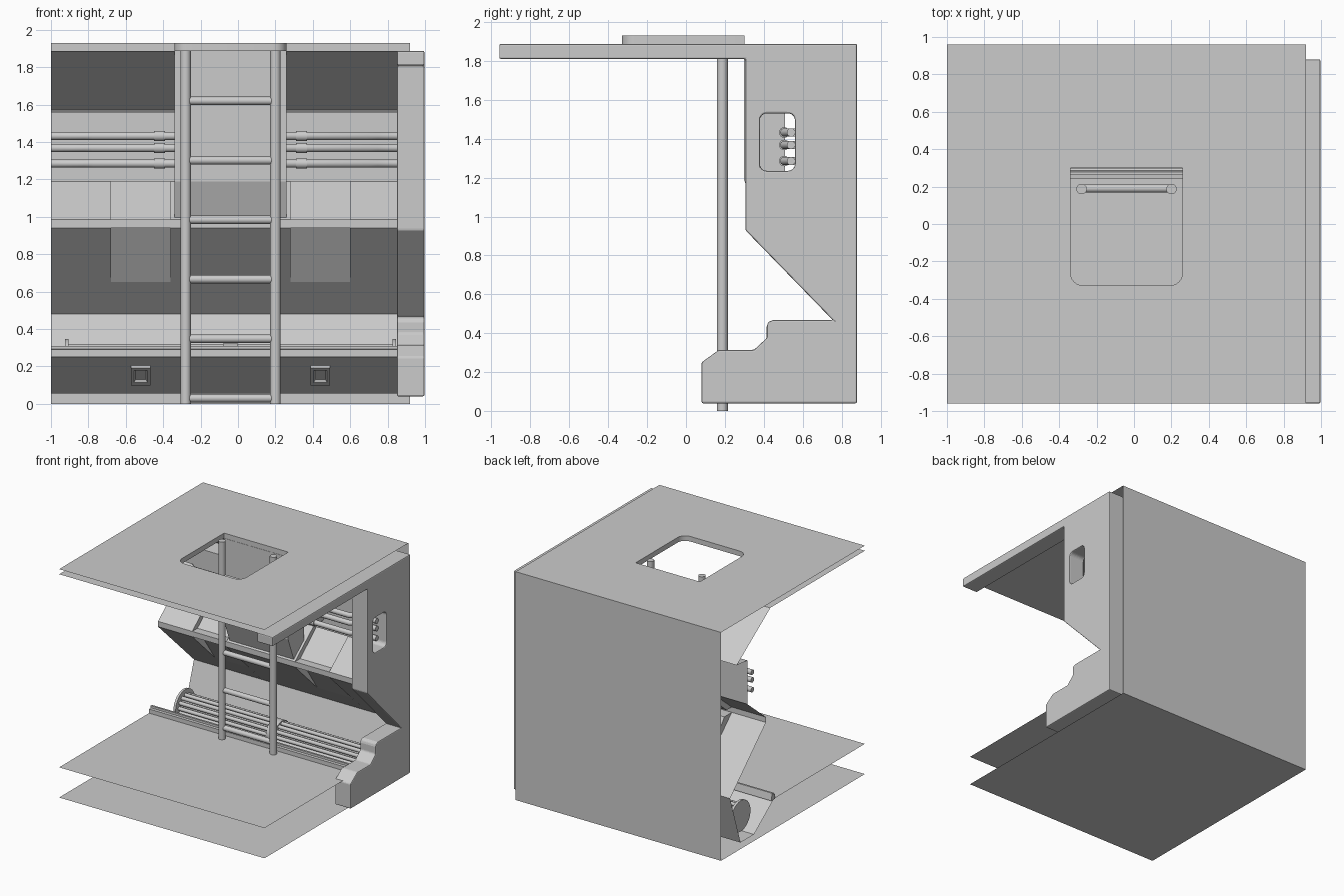
import bpy, bmesh, math
from mathutils import Vector, Matrix

if "Cube" in bpy.data.objects:
    bpy.data.objects.remove(bpy.data.objects["Cube"])

CX = -0.04                      # symmetry plane of the interior
X0, X1, Y = -1.0, 0.92, 0.96    # shell limits


def finish(bm, name, smooth=False, normals=True):
    if normals:
        bmesh.ops.recalc_face_normals(bm, faces=bm.faces)
    me = bpy.data.meshes.new(name)
    bm.to_mesh(me)
    bm.free()
    ob = bpy.data.objects.new(name, me)
    bpy.context.collection.objects.link(ob)
    if smooth:
        bpy.context.view_layer.objects.active = ob
        ob.select_set(True)
        bpy.ops.object.shade_smooth_by_angle(angle=math.radians(40))
        ob.select_set(False)
    return ob


def rounded(x0, y0, x1, y1, radii, n=6):
    """Rectangle outline with a radius per corner, anticlockwise from lower left."""
    pts = []
    corners = [(x0, y0, 1, 1), (x1, y0, -1, 1), (x1, y1, -1, -1), (x0, y1, 1, -1)]
    for i, ((x, y, sx, sy), r) in enumerate(zip(corners, radii)):
        if r == 0:
            pts.append((x, y))
            continue
        for k in range(n + 1):
            a = math.pi + i * math.pi / 2 + k * math.pi / 2 / n
            pts.append((x + sx * r + r * math.cos(a), y + sy * r + r * math.sin(a)))
    return pts


def plate(name, loops, place, depth=None):
    """Fill outlines (later ones are holes) and optionally extrude."""
    bm = bmesh.new()
    for loop in loops:
        vs = [bm.verts.new(place(*p)) for p in loop]
        for a, b in zip(vs, vs[1:] + vs[:1]):
            bm.edges.new((a, b))
    bmesh.ops.triangle_fill(bm, edges=bm.edges[:], use_beauty=True, use_dissolve=False)
    if depth:
        geo = bmesh.ops.extrude_face_region(bm, geom=bm.faces[:], use_keep_orig=True)
        bmesh.ops.translate(bm, vec=depth,
                            verts=[g for g in geo["geom"] if isinstance(g, bmesh.types.BMVert)])
    return finish(bm, name)


def strip(bm, profile, x0, x1):
    rows = [[bm.verts.new((x, y, z)) for y, z in profile] for x in (x0, x1)]
    for i in range(len(profile) - 1):
        bm.faces.new((rows[0][i], rows[1][i], rows[1][i + 1], rows[0][i + 1]))


def tube(bm, a, b, r, seg=16):
    a, b = Vector(a), Vector(b)
    d = b - a
    m = Matrix.Translation((a + b) / 2) @ d.to_track_quat('Z', 'Y').to_matrix().to_4x4()
    bmesh.ops.create_cone(bm, cap_ends=True, segments=seg, radius1=r, radius2=r,
                          depth=d.length, matrix=m)


def box(bm, x0, x1, y0, y1, z0, z1):
    m = Matrix.Translation(((x0 + x1) / 2, (y0 + y1) / 2, (z0 + z1) / 2))
    bmesh.ops.create_cube(bm, size=1, matrix=m @ Matrix.Diagonal((x1 - x0, y1 - y0, z1 - z0, 1)))


def level(z):
    return lambda x, y: (x, y, z)


# Outer sheets: back, bottom, floor and the two ceiling sheets with a hatch hole
sheet = [(X0, -Y), (X1, -Y), (X1, Y), (X0, Y)]
hatch = rounded(-0.34, -0.33, 0.26, 0.30, (0.07, 0.07, 0, 0))
plate("back_sheet", [[(X0, 0), (X1, 0), (X1, 1.93), (X0, 1.93)]], lambda x, z: (x, Y, z))
plate("bottom_sheet", [sheet], level(0))
plate("floor", [[(X0, -Y), (X1, -Y), (X1, 0.25), (X0, 0.25)]], level(0.255))
plate("roof", [sheet, hatch], level(1.93))
plate("ceiling", [[(X0, -Y), (X1, -Y), (X1, 0.305), (X0, 0.305)], hatch], level(1.887))
bm = bmesh.new()
lo, hi = [[bm.verts.new((x, y, z)) for x, y in hatch] for z in (1.887, 1.93)]
for i in range(len(hatch)):
    j = (i + 1) % len(hatch)
    bm.faces.new((lo[i], lo[j], hi[j], hi[i]))
finish(bm, "hatch_rim", True)

# Thick side frame with a window
frame = [(0.08, 0.04), (0.08, 0.25), (0.17, 0.315), (0.35, 0.315), (0.415, 0.375),
         (0.415, 0.435), (0.422, 0.457), (0.445, 0.467), (0.755, 0.467), (0.305, 0.93),
         (0.305, 1.81), (-Y, 1.81), (-Y, 1.887), (0.88, 1.887), (0.88, 0.04)]
window = rounded(0.38, 1.235, 0.56, 1.53, (0.035,) * 4)
side = plate("side_frame", [frame, window], lambda y, z: (0.85, y, z), (0.147, 0, 0))
bev = side.modifiers.new("edge", 'BEVEL')
bev.width, bev.segments, bev.limit_method = 0.008, 2, 'ANGLE'

# Interior wall panels, with two pairs of wedge pockets in the ledge
top = [(0.30, 1.887), (0.75, 1.572), (0.61, 1.56), (0.61, 1.19)]
low = [(0.84, 0.48), (0.70, 0.055), (0.52, 0.055), (0.25, 0.258)]
lip = [(0.36, 0.985), (0.36, 0.94)]
pocket_up = [(0.67, 1.19), (0.43, 0.985)]
pocket_dn = [(0.46, 0.94), (0.66, 0.652)]
bm = bmesh.new()
xs = [X0, -0.68, -0.36, 0.28, 0.60, X1]
for i in range(5):
    mid = pocket_up + lip + pocket_dn if i in (1, 3) else lip
    strip(bm, top + mid + low, xs[i], xs[i + 1])
for x in xs[1:5]:
    for outline in ([top[-1]] + pocket_up + lip[:1], [lip[1]] + pocket_dn):
        bm.faces.new([bm.verts.new((x, y, z)) for y, z in outline])
bmesh.ops.remove_doubles(bm, verts=bm.verts, dist=0.0005)
finish(bm, "wall_panels")

# Central column behind the ladder
plate("column", [[(0.298, 1.887), (0.298, 1.19), (0.375, 0.99), (0.51, 1.10), (0.51, 1.887)]],
      lambda y, z: (-0.34, y, z), (0.60, 0, 0))

# Kerb along the floor edge
plate("floor_kerb", [[(0.24, 0.25), (0.24, 0.29), (0.262, 0.292), (0.262, 0.31),
                      (0.278, 0.31), (0.29, 0.25)]], lambda y, z: (X0, y, z), (X1 - X0, 0, 0))

# Square fixtures on the trench front
bm = bmesh.new()
along = Vector((0, -0.27, 0.203)).normalized()
out = Vector((0, -0.203, -0.27)).normalized()
for s in (-1, 1):
    c = Vector((CX + s * 0.48, 0.384, 0.157))
    rings = []
    for h, d in ((0.052, 0.0), (0.052, 0.014), (0.036, 0.014), (0.028, 0.003)):
        rings.append([bm.verts.new(c + out * d + Vector((h * u, 0, 0)) + along * h * v * 1.5)
                      for u, v in ((-1, -1), (1, -1), (1, 1), (-1, 1))])
    for a, b in zip(rings, rings[1:]):
        for i in range(4):
            j = (i + 1) % 4
            bm.faces.new((a[i], a[j], b[j], b[i]))
    bm.faces.new(rings[-1])
finish(bm, "trench_fixtures")

# Ladder
bm = bmesh.new()
for s in (-1, 1):
    tube(bm, (CX + s * 0.24, 0.187, 0), (CX + s * 0.24, 0.187, 1.925), 0.028, 20)
for i in range(6):
    z = 0.03 + i * 0.318
    tube(bm, (CX - 0.23, 0.19, z), (CX + 0.23, 0.19, z), 0.022)
finish(bm, "ladder", True)

# Wall pipes, stepping back near both ends
for n, z in enumerate((1.285, 1.368, 1.432)):
    cu = bpy.data.curves.new("wall_pipe", 'CURVE')
    cu.dimensions, cu.bevel_depth, cu.bevel_resolution, cu.use_fill_caps = '3D', 0.022, 3, True
    path = [(X0, 0.54), (-0.82, 0.54), (-0.77, 0.505), (0.69, 0.505), (0.74, 0.54), (X1, 0.54)]
    sp = cu.splines.new('POLY')
    sp.points.add(len(path) - 1)
    for p, (x, y) in zip(sp.points, path):
        p.co = (x, y, z, 1)
    sp.use_smooth = True
    bpy.context.collection.objects.link(bpy.data.objects.new("wall_pipe", cu))
bm = bmesh.new()
for s in (-1, 1):
    x = CX + s * 0.38
    for z in (1.285, 1.368, 1.432):
        tube(bm, (x - 0.03, 0.505, z), (x + 0.03, 0.505, z), 0.027)
        box(bm, x - 0.03, x + 0.03, 0.51, 0.61, z - 0.02, z + 0.02)
finish(bm, "pipe_clamps", True)

# Bundle of rods in the trench with end and middle flanges
cy, cz = 0.59, 0.217
bm = bmesh.new()
tube(bm, (CX - 0.87, cy, cz), (CX + 0.87, cy, cz), 0.07, 24)
for i in range(12):
    a = i * math.tau / 12
    y, z = cy + 0.083 * math.cos(a), cz + 0.083 * math.sin(a)
    tube(bm, (CX - 0.87, y, z), (CX + 0.87, y, z), 0.016, 10)
for s in (-1, 1):
    tube(bm, (CX + s * 0.865, cy, cz), (CX + s * 0.885, cy, cz), 0.13, 32)
tube(bm, (CX - 0.04, cy, cz), (CX + 0.04, cy, cz), 0.106, 32)
finish(bm, "trench_rod_bundle", True)
